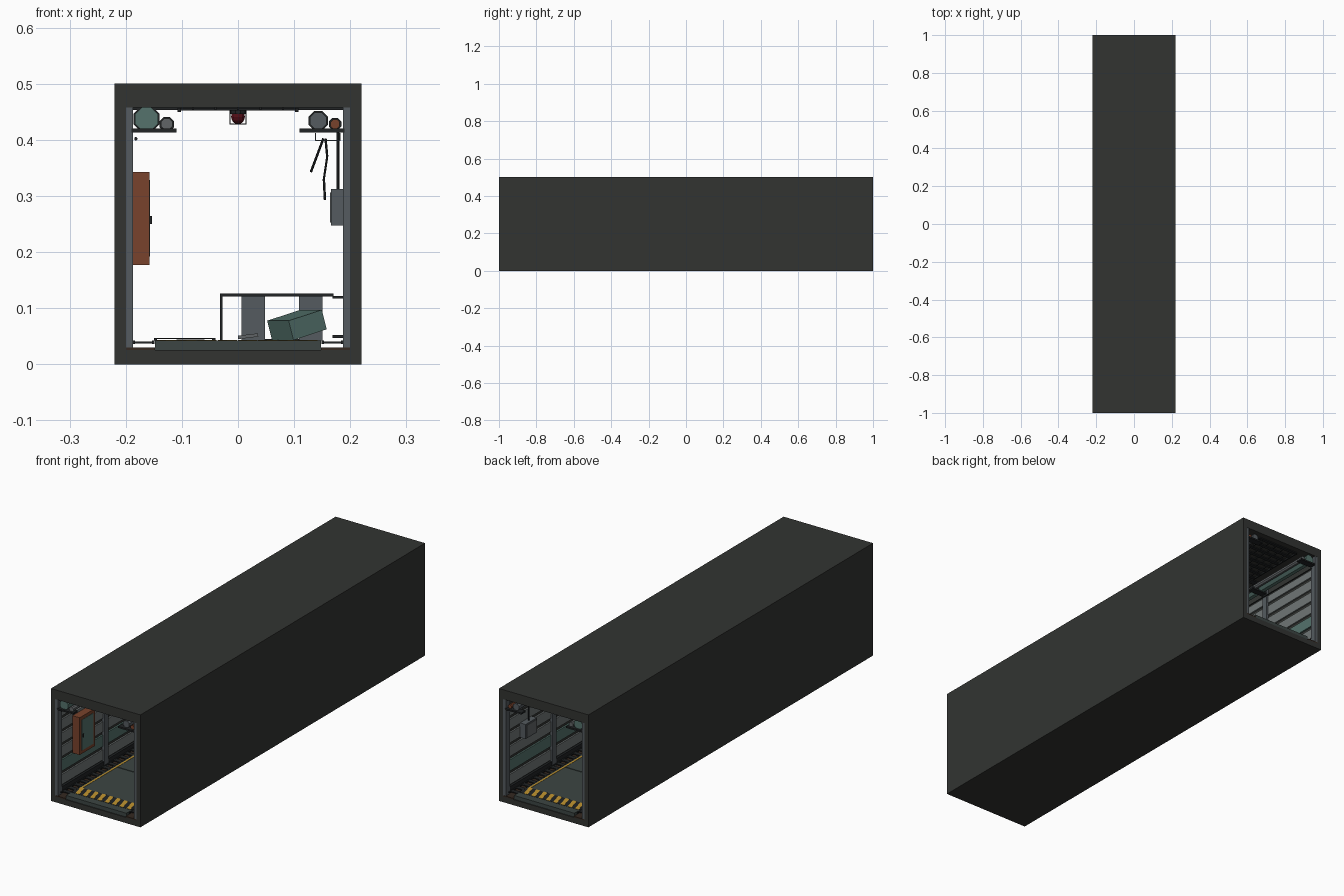
import bpy, bmesh, math
from mathutils import Vector, Matrix

if "Cube" in bpy.data.objects:
    bpy.data.objects.remove(bpy.data.objects["Cube"])

COLS = dict(shell=(.032, .034, .031), rib=(.09, .105, .115), slat=(.16, .18, .18), teal=(.09, .17, .15),
            dark=(.015, .017, .018), deck=(.045, .06, .056), rust=(.19, .055, .025), yellow=(.55, .31, .03),
            brown=(.035, .022, .015), red=(.08, .004, .008), steel=(.12, .13, .135))
MATS = {}


def finish(name, bm, col):
    if col not in MATS:
        MATS[col] = bpy.data.materials.new(col)
        MATS[col].diffuse_color = (*COLS[col], 1)
    bmesh.ops.recalc_face_normals(bm, faces=bm.faces)
    me = bpy.data.meshes.new(name)
    bm.to_mesh(me)
    bm.free()
    me.materials.append(MATS[col])
    ob = bpy.data.objects.new(name, me)
    bpy.context.collection.objects.link(ob)
    return ob


def boxes(name, col, items, rot=None):
    """One object from (x0,x1,y0,y1,z0,z1) boxes, optionally turned about their centres."""
    bm = bmesh.new()
    for x0, x1, y0, y1, z0, z1 in items:
        m = Matrix.Translation(((x0 + x1) / 2, (y0 + y1) / 2, (z0 + z1) / 2))
        if rot:
            m = m @ rot
        m = m @ Matrix.Diagonal((x1 - x0, y1 - y0, z1 - z0, 1))
        bmesh.ops.create_cube(bm, size=1, matrix=m)
    return finish(name, bm, col)


def rods(name, col, items, sides=8):
    """One object from (start, end, radius) cylinders."""
    bm = bmesh.new()
    for a, b, r in items:
        a, b = Vector(a), Vector(b)
        d = b - a
        m = Matrix.Translation((a + b) / 2) @ d.to_track_quat('Z', 'Y').to_matrix().to_4x4() \
            @ Matrix.Rotation(math.pi / sides, 4, 'Z')
        bmesh.ops.create_cone(bm, cap_ends=True, segments=sides, radius1=r, radius2=r, depth=d.length, matrix=m)
    return finish(name, bm, col)


def prisms(name, col, polys, z0, z1):
    """Flat outlines in plan, extruded upward."""
    bm = bmesh.new()
    for p in polys:
        f = bm.faces.new([bm.verts.new((x, y, z0)) for x, y in p])
        ext = bmesh.ops.extrude_face_region(bm, geom=[f])
        bmesh.ops.translate(bm, vec=(0, 0, z1 - z0), verts=[v for v in ext['geom'] if isinstance(v, bmesh.types.BMVert)])
    return finish(name, bm, col)


def sided(s, x0, x1, *rest):
    return (min(s * x0, s * x1), max(s * x0, s * x1), *rest)


# outer tunnel shell: a square ring swept along y
bm = bmesh.new()
rings = []
for y in (-1, 1):
    for x, z0, z1 in ((.22, 0, .5), (.2, .025, .458)):
        rings.append([bm.verts.new((a, y, b)) for a, b in ((-x, z0), (x, z0), (x, z1), (-x, z1))])
for a, b in ((0, 1), (0, 2), (1, 3), (2, 3)):
    for i in range(4):
        j = (i + 1) % 4
        bm.faces.new((rings[a][i], rings[a][j], rings[b][j], rings[b][i]))
finish("tunnel_shell", bm, 'shell')

# wall ribs at six bays
bays = [-.985 + i * 1.97 / 6 for i in range(7)]
boxes("wall_ribs", 'rib', [sided(s, .187, .2, y - .014, y + .014, .03, .458) for s in (-1, 1) for y in bays])
boxes("ceiling_beams", 'dark', [(-.2, .2, y - .014, y + .014, .453, .459) for y in bays[1:-1]])

# horizontal wall slats, one row painted
rows = [(.065, .11), (.19, .235), (.25, .295), (.31, .355), (.37, .405)]
boxes("wall_slats", 'slat', [sided(s, .193, .2, a + .016, b - .016, z0, z1) for s in (-1, 1)
                             for a, b in zip(bays, bays[1:]) for z0, z1 in rows])
boxes("wall_stripe", 'teal', [sided(s, .193, .2, a + .016, b - .016, .125, .175) for s in (-1, 1)
                              for a, b in zip(bays, bays[1:])])
boxes("wall_skirting", 'dark', [sided(s, .19, .2, -.99, .99, .03, .058) for s in (-1, 1)])

# floor: gutters, deck plates, side lips
boxes("floor_gutters", 'brown', [sided(s, .148, .2, -1, 1, .024, .03) for s in (-1, 1)])
boxes("deck_plates", 'deck', [(-.148, .148, a + .002, b - .002, .022, .042)
                              for a, b in zip([-.998] + bays[1:-1], bays[1:-1] + [.998])])
boxes("gutter_grates", 'dark', [sided(s, .15, .187, -.97 + i * .04, -.95 + i * .04, .037, .041)
                                for s in (-1, 1) for i in range(49)])
boxes("gutter_rails", 'dark', [sided(s, x, x + .004, -.98, .98, .036, .042) for s in (-1, 1) for x in (.149, .184)])

# floor markings: edge lines and hazard bands at both ends
boxes("edge_lines", 'yellow', [sided(s, .134, .142, -.9, .9, .042, .0432) for s in (-1, 1)])
boxes("hazard_base", 'dark', [(-.146, .146, s - .03, s + .03, .042, .0428) for s in (-.93, .93)])
prisms("hazard_stripes", 'yellow', [[(x, s - .03), (x + .018, s - .03), (x + .002, s + .03), (x - .016, s + .03)]
                                    for s in (-.93, .93) for x in [-.128 + .036 * i for i in range(8)]], .0425, .0434)

# overhead pipes with collars, on cable trays
pipes = [("large_pipe", 'teal', -.163, .437, .022), ("small_pipe", 'steel', -.127, .428, .011),
         ("grey_pipe", 'rib', .143, .434, .016), ("rust_pipe", 'rust', .173, .428, .009)]
for name, col, x, z, r in pipes:
    rods(name, col, [((x, -.99, z), (x, .99, z), r)])
    rods(name + "_collars", 'dark', [((x, y - .012, z), (x, y + .012, z), r + .003) for y in bays[1:-1]])
boxes("pipe_brackets", 'dark', [sided(s, .11, .19, y - .015, y + .015, .413, .42) for s in (-1, 1) for y in bays])

# ceiling grating
boxes("ceiling_grating", 'dark', [(x - .003, x + .003, -.97, .97, .45, .457) for x in (-.105, .105)]
      + [(-.105, .105, -.96 + .04 * i, -.945 + .04 * i, .452, .456) for i in range(49)]
      + [(x - .002, x + .002, -.97, .97, .453, .458) for x in (-.08, -.04, 0, .04, .08)])

# caged warning lamps
for i, y in enumerate((-.66, 0, .66)):
    bm = bmesh.new()
    bmesh.ops.create_uvsphere(bm, u_segments=10, v_segments=6, radius=.013, matrix=Matrix.Translation((0, y, .441)))
    finish(f"lamp_dome_{i}", bm, 'red')
    rods(f"lamp_cage_{i}", 'dark', [((a, y + b, .428), (a, y + b, .453), .001) for a in (-.014, .014) for b in (-.014, .014)]
         + [((-.015, y + b, .428), (.015, y + b, .428), .001) for b in (-.014, .014)]
         + [((a, y - .015, .428), (a, y + .015, .428), .001) for a in (-.014, .014)], 6)
    rods(f"lamp_base_{i}", 'dark', [((0, y, .446), (0, y, .454), .015)], 10)

# wall cabinet on the left
boxes("wall_cabinet", 'rust', [(-.193, -.158, -.887, -.78, .177, .343)])
boxes("cabinet_door", 'teal', [(-.159, -.1565, -.874, -.793, .192, .328)])
boxes("cabinet_handle", 'dark', [(-.158, -.1535, -.868, -.862, .25, .264)])
rods("left_conduit", 'dark', [((-.182, -.98, .402), (-.182, .98, .402), .003)])

# junction box with conduit on the right
boxes("junction_box", 'rib', [(.166, .195, .81, .89, .247, .312)])
boxes("junction_lid", 'steel', [(.164, .167, .816, .884, .253, .306)])
rods("junction_conduit", 'dark', [((.178, .85, .31), (.178, .85, .42), .003)])

# loose hanging cables
boxes("cable_clip", 'steel', [(.137, .183, .19, .21, .398, .4), (.137, .139, .19, .21, .398, .412),
                              (.181, .183, .19, .21, .398, .412)])
for i, pts in enumerate(([(.152, .2, .402), (.142, .21, .375), (.13, .22, .343)],
                         [(.156, .2, .402), (.159, .19, .37), (.153, .19, .33), (.155, .18, .293)])):
    rods(f"hanging_cable_{i}", 'dark', [(a, b, .0022) for a, b in zip(pts, pts[1:])], 6)

# wall bench on thin posts with two slab supports
boxes("bench_frame", 'dark', [(-.032, -.028, y, y + .005, .042, .125) for y in (-.15, .145)]
      + [(-.032, .17, y, y + .005, .121, .126) for y in (-.15, .145)] + [(-.032, -.027, -.15, .15, .121, .126)])
boxes("bench_top", 'rib', [(-.03, .17, -.148, .148, .122, .125)])
boxes("bench_supports", 'rib', [(x, x + .042, -.01, .01, .042, .122) for x in (.006, .109)])
boxes("bench_wall_brackets", 'dark', [(.168, .2, y, y + .02, z, z + .005) for y in (-.14, .12) for z in (.047, .117)])

# toppled crate and scattered plates
boxes("toppled_crate", 'teal', [(.07, .14, -.34, -.26, .052, .088)],
      Matrix.Rotation(.5, 4, 'Z') @ Matrix.Rotation(-.28, 4, 'Y'))
boxes("loose_plate", 'steel', [(.0, .036, -.42, -.37, .047, .053)], Matrix.Rotation(-.12, 4, 'Y'))
boxes("floor_patch", 'dark', [(-.11, -.06, -.1, .05, .042, .044), (.03, .12, .42, .56, .042, .045)])
boxes("floor_hatch", 'dark', [(-.15, -.04, .2, .206, .045, .047), (-.15, -.04, .4, .406, .045, .047),
                              (-.15, -.144, .2, .406, .042, .047), (-.046, -.04, .2, .406, .042, .047)])

for m in bpy.data.materials:
    if m.users and not m.is_grease_pencil:
        m.use_nodes = True
        m.node_tree.nodes["Principled BSDF"].inputs["Base Color"].default_value = m.diffuse_color
